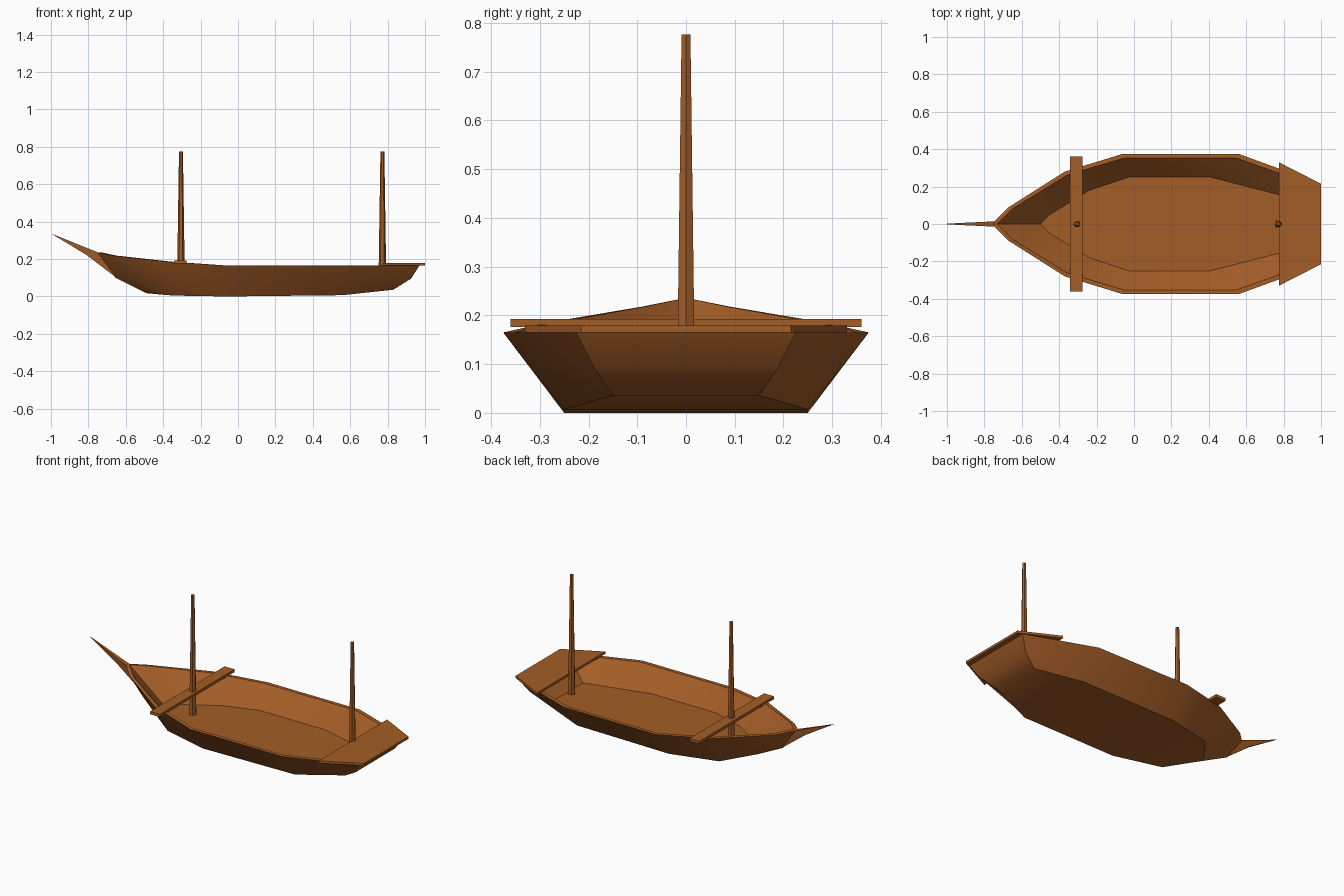
import bpy, bmesh, math

if "Cube" in bpy.data.objects:
    bpy.data.objects.remove(bpy.data.objects["Cube"])

wood = bpy.data.materials.new("wood")
wood.diffuse_color = (0.37, 0.11, 0.02, 1)
wood.use_nodes = True
wood.node_tree.nodes["Principled BSDF"].inputs["Base Color"].default_value = wood.diffuse_color


def make(name, verts, faces):
    me = bpy.data.meshes.new(name)
    me.from_pydata(verts, [], faces)
    bm = bmesh.new()
    bm.from_mesh(me)
    bmesh.ops.recalc_face_normals(bm, faces=bm.faces)
    bm.to_mesh(me)
    bm.free()
    me.materials.append(wood)
    ob = bpy.data.objects.new(name, me)
    bpy.context.collection.objects.link(ob)
    return ob


def ring(half):
    # bow point first, then one side to the stern and the mirrored side back
    return half + [(x, -y, z) for x, y, z in reversed(half[1:])]


def prism(name, outline, place_a, place_b):
    # joins two copies of an outline, each placed by a function
    n = len(outline)
    verts = [place_a(p) for p in outline] + [place_b(p) for p in outline]
    faces = [(i, (i + 1) % n, (i + 1) % n + n, i + n) for i in range(n)]
    faces += [tuple(range(n)), tuple(range(n, 2 * n))]
    return make(name, verts, faces)


# hull: outer shell, rim and inner shell lofted through half-rings
low = [(-.49, 0, .018), (-.45, .05, .014), (-.35, .18, .005),
       (-.06, .25, 0), (.56, .25, .007), (.83, .15, .036)]
mid = [(-.655, 0, .1), (-.58, .075, .098), (-.365, .235, .095),
       (-.06, .318, .09), (.56, .318, .092), (.925, .19, .095)]
top = [(-.76, 0, .236), (-.67, .09, .218), (-.37, .28, .186),
       (-.06, .375, .165), (.56, .375, .165), (.97, .225, .165)]
rim = [(.15 + (x - .15) * .97, y * .94, z) for x, y, z in top]
floor = [(x, y, .05) for x, y in ((-.5, 0), (-.45, .05), (-.24, .18),
                                  (-.03, .25), (.41, .25), (.8, .15))]
rings = [ring(r) for r in (low, mid, top, rim, floor)]
n = len(rings[0])
verts = [v for r in rings for v in r]
faces = [(k * n + i, k * n + (i + 1) % n, (k + 1) * n + (i + 1) % n, (k + 1) * n + i)
         for k in range(4) for i in range(n)]
for b in (0, 4 * n):
    faces.append((b, b + 1, b + n - 1))
    faces += [(b + i, b + i + 1, b + n - i - 1, b + n - i) for i in range(1, 5)]
hull = make("hull", verts, faces)
bpy.context.view_layer.objects.active = hull
hull.select_set(True)
bpy.ops.object.shade_smooth_by_angle(angle=math.radians(30))

# bowsprit: flat spike tapering to the tip
spike = [(-1, .337, .002), (-.75, .236, .014), (-.65, .1, .006), (-.81, .222, .007)]
prism("bowsprit", spike, lambda p: (p[0], p[2], p[1]), lambda p: (p[0], -p[2], p[1]))

# stern deck and cross beam
deck = [(.775, -.33), (1, -.215), (1, .215), (.775, .33)]
prism("stern_deck", deck, lambda p: (*p, .165), lambda p: (*p, .179))
beam = [(-.342, -.36), (-.275, -.36), (-.275, .36), (-.342, .36)]
prism("cross_beam", beam, lambda p: (*p, .176), lambda p: (*p, .193))

# masts: tapered hexagonal poles standing on the floor
for name, x in (("fore_mast", -.305), ("aft_mast", .772)):
    bpy.ops.mesh.primitive_cone_add(vertices=6, radius1=.0215, radius2=.0105, depth=.726,
                                    location=(x, 0, .413), rotation=(0, 0, math.pi / 6))
    ob = bpy.context.object
    ob.name = name
    ob.data.materials.append(wood)
